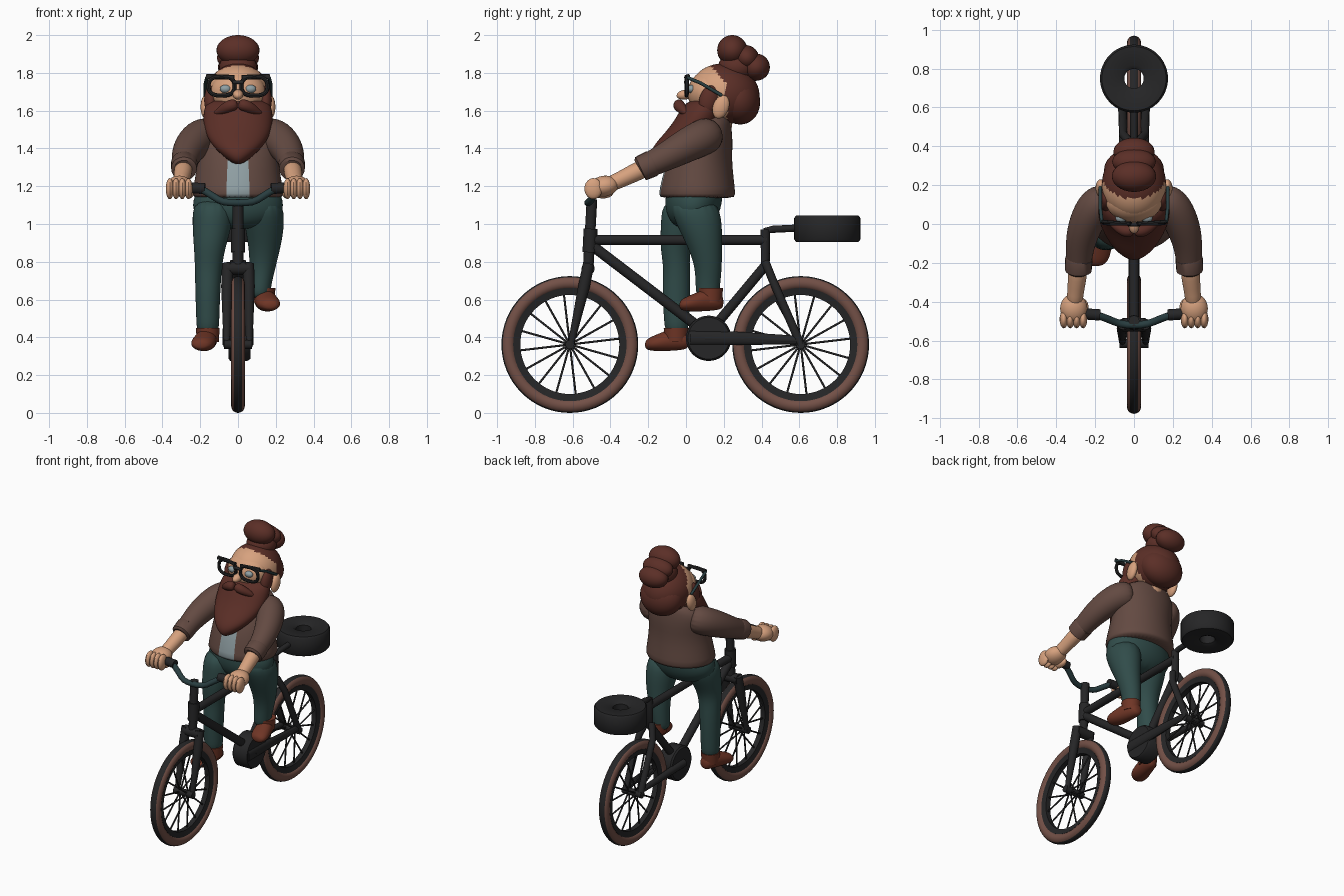
import bpy, bmesh, math
from mathutils import Vector, Matrix

if "Cube" in bpy.data.objects:
    bpy.data.objects.remove(bpy.data.objects["Cube"])

def mat(name, r, g, b):
    m = bpy.data.materials.new(name)
    m.diffuse_color = (r, g, b, 1)
    m.use_nodes = True
    m.node_tree.nodes["Principled BSDF"].inputs["Base Color"].default_value = m.diffuse_color
    return m

BLACK = mat("frame_black", .019, .019, .02)
TYRE = mat("tyre_brown", .17, .08, .062)
HAIR = mat("hair_brown", .105, .028, .02)
SKIN = mat("skin", .68, .36, .21)
JACKET = mat("jacket_brown", .125, .068, .054)
PANTS = mat("trouser_green", .03, .072, .068)
SHOE = mat("shoe_leather", .16, .036, .019)
TEAL = mat("bar_teal", .022, .048, .052)
SHIRT = mat("shirt_grey", .28, .35, .37)

def finish(name, bm, mats, sub=0, rule=None):
    bmesh.ops.recalc_face_normals(bm, faces=bm.faces[:])
    for f in bm.faces:
        f.smooth = True
        if rule:
            f.material_index = rule(f.calc_center_median())
    me = bpy.data.meshes.new(name)
    bm.to_mesh(me)
    bm.free()
    for m in mats:
        me.materials.append(m)
    ob = bpy.data.objects.new(name, me)
    bpy.context.collection.objects.link(ob)
    if sub:
        s = ob.modifiers.new("smooth", 'SUBSURF')
        s.levels = s.render_levels = sub
    else:
        bpy.context.view_layer.objects.active = ob
        ob.select_set(True)
        bpy.ops.object.shade_smooth_by_angle(angle=math.radians(40))
        ob.select_set(False)
    return ob

def loft(name, stations, mats, plane=None, n=12, sub=0, rule=None, floor=None, closed=False):
    """Elliptical rings (x, y, z, ra[, rb]) joined along a path."""
    bm = bmesh.new()
    P = [Vector(s[:3]) for s in stations]
    whole = (P[len(P) // 2] - P[0] if closed else P[-1] - P[0]).normalized()
    ref = Vector((1, 0, 0)) if abs(whole.x) < .7 else Vector((0, 0, 1))
    if closed:
        ref = Vector((0, 1, 0))
    rings = []
    for i, s in enumerate(stations):
        ra, rb = s[3], s[-1]
        if plane:
            u, v = Vector((1, 0, 0)), Vector((0, 1, 0) if plane == 'xy' else (0, 0, 1))
        else:
            if closed:
                t = P[(i + 1) % len(P)] - P[i - 1]
            else:
                t = P[min(i + 1, len(P) - 1)] - P[max(i - 1, 0)]
            u = t.cross(ref).normalized()
            v = u.cross(t).normalized()
        ring = []
        for k in range(n):
            a = 2 * math.pi * k / n
            p = P[i] + u * ra * math.cos(a) + v * rb * math.sin(a)
            if floor is not None:
                p.z = max(p.z, floor)
            ring.append(bm.verts.new(p))
        rings.append(ring)
    pairs = list(zip(rings, rings[1:])) + ([(rings[-1], rings[0])] if closed else [])
    for a, b in pairs:
        for k in range(n):
            bm.faces.new((a[k], a[(k + 1) % n], b[(k + 1) % n], b[k]))
    if not closed:
        bm.faces.new(rings[0])
        bm.faces.new(rings[-1])
    return finish(name, bm, mats, sub, rule)

def tube(name, m, r, *pts):
    return loft(name, [(*p, r) for p in pts], [m])

def ball(name, m, c, r, rot=0, rule=None, seg=28):
    bm = bmesh.new()
    bmesh.ops.create_uvsphere(bm, u_segments=seg, v_segments=seg * 2 // 3, radius=1)
    M = Matrix.Translation(c) @ Matrix.Rotation(math.radians(rot), 4, 'X') @ Matrix.Diagonal((*r, 1))
    bm.transform(M)
    return finish(name, bm, m if isinstance(m, list) else [m], 0, rule)

def lathe(name, profile, c, axis, mats, n=64, rule=None):
    """Closed profile of (radius, along) turned about the x or z axis."""
    bm = bmesh.new()
    rings = []
    for k in range(n):
        a = 2 * math.pi * k / n
        ca, sa = math.cos(a), math.sin(a)
        rings.append([bm.verts.new(Vector(c) + Vector((h, r * ca, r * sa) if axis == 'x' else (r * ca, r * sa, h)))
                      for r, h in profile])
    m = len(profile)
    for k in range(n):
        a, b = rings[k], rings[(k + 1) % n]
        for j in range(m):
            bm.faces.new((a[j], a[(j + 1) % m], b[(j + 1) % m], b[j]))
    return finish(name, bm, mats, 0, rule)

# Wheels
WZ = .362
for name, wy in (("front", -.615), ("rear", .607)):
    prof = [(.326 + .036 * math.cos(a), .036 * math.sin(a)) for a in (2 * math.pi * i / 20 for i in range(20))]
    lathe(name + "_tyre", prof, (0, wy, WZ), 'x', [TYRE, BLACK],
          rule=lambda p: int(not .296 < math.hypot(p.y - wy, p.z - WZ) < .353))
    lathe(name + "_rim", [(.262, -.018), (.3, -.026), (.3, .026), (.262, .018)], (0, wy, WZ), 'x', [BLACK])
    tube(name + "_hub", BLACK, .024, (-.075, wy, WZ), (.075, wy, WZ))
    for i in range(16):
        a = 2 * math.pi * (i + .3) / 16
        c, s, x = math.cos(a), math.sin(a), .03 * (-1) ** i
        tube(name + "_spoke", BLACK, .0055, (x, wy + .015 * c, WZ + .015 * s), (0, wy + .27 * c, WZ + .27 * s))

# Bicycle frame
tube("head_tube", BLACK, .028, (0, -.498, 1.13), (0, -.517, .78))
tube("headset", BLACK, .037, (0, -.505, .975), (0, -.511, .85))
tube("top_tube", BLACK, .027, (0, -.49, .915), (0, .43, .915))
tube("down_tube", BLACK, .028, (0, -.49, .88), (0, .1, .43))
tube("seat_tube", BLACK, .026, (0, .42, .97), (0, .42, .78), (0, .12, .42))
tube("fork_crown", BLACK, .035, (-.06, -.518, .765), (.06, -.518, .765))
for s in (-1, 1):
    loft("fork_blade", [(s * .055, -.515, .79, .03), (s * .058, -.54, .67, .031), (s * .06, -.612, .35, .016)], [BLACK])
    tube("seat_stay", BLACK, .022, (s * .02, .42, .8), (s * .055, .46, .7), (s * .06, .607, WZ))
    loft("chain_stay", [(s * .05, .1, .395, .028), (s * .06, .607, .385, .018)], [BLACK])
lathe("chain_disc", [(.01, -.05), (.11, -.05), (.12, -.04), (.12, .05), (.11, .065), (.01, .065)], (0, .12, .395), 'x', [BLACK], 40)
loft("chain_guard", [(.058, .02, .397, .018, .04), (.06, .25, .395, .018, .036), (.062, .61, .385, .014, .022)], [BLACK], 'xz')

# Ring saddle and its post
tube("saddle_post", BLACK, .019, (0, .42, .93), (0, .425, .965), (0, .46, .972), (0, .62, .98))
lathe("ring_saddle", [(.05, .915), (.07, .905), (.165, .905), (.175, .918), (.175, 1.032), (.165, 1.045), (.07, 1.045), (.05, 1.03)],
      (0, .748, 0), 'z', [BLACK], 48)

# Handlebar and grips
bar = [(-.25, -.46, 1.195), (-.18, -.468, 1.185), (-.1, -.505, 1.12), (-.05, -.52, 1.112)]
loft("handlebar", [(*p, .02) for p in bar] + [(-x, y, z, .02) for x, y, z in reversed(bar)], [TEAL], sub=1)
for s in (-1, 1):
    tube("grip", BLACK, .029, (s * .175, -.468, 1.188), (s * .36, -.455, 1.195))

# Legs and shoes
loft("hips", [(0, .05, 1.22, .2, .15), (0, .04, 1.12, .25, .155), (0, .035, 1.04, .235, .14), (0, .03, .97, .12, .08)],
     [PANTS], 'xy', 20, 2)
loft("low_leg", [(-.13, .01, 1.14, .11, .14), (-.135, -.02, 1.0, .11, .115), (-.15, -.06, .88, .085, .08),
                 (-.157, -.048, .77, .072, .07), (-.16, -.052, .65, .068, .076), (-.16, -.05, .5, .062, .068),
                 (-.16, -.05, .41, .06, .062)], [PANTS], 'xy', 16, 2)
loft("raised_leg", [(.13, .03, 1.14, .11, .14), (.14, .07, 1.0, .11, .125), (.142, .1, .88, .086, .092),
                    (.13, .12, .77, .07, .072), (.117, .115, .67, .058, .066), (.115, .115, .6, .056, .06)],
     [PANTS], 'xy', 16, 2)
for name, s, hx, heel, z in (("low", -1, -.15, .018, .325), ("raised", 1, .125, .2, .535)):
    st = [(0, .03, .05, .03), (.035, .05, .065, .058), (.1, .058, .062, .06), (.16, .066, .048, .048),
          (.21, .06, .04, .036), (.236, .03, .035, .02)]
    loft(name + "_shoe", [(hx + s * .2 * d, heel - d, z + c, w, h) for d, w, c, h in st], [SHOE], 'xz', 16, 2, floor=z)
    loft(name + "_shoe_collar", [(hx + s * .01, heel - .07, z + .05, .058, .06), (hx + s * .01, heel - .07, z + .125, .063, .066)],
         [SHOE], 'xy', 16)

# Jacket with shirt front
loft("jacket", [(0, .06, 1.135, .235, .195), (0, .058, 1.15, .243, .205), (0, .062, 1.23, .23, .192), (0, .07, 1.34, .212, .172),
                (0, .1, 1.43, .21, .148), (0, .12, 1.5, .205, .122), (0, .135, 1.55, .17, .1), (0, .15, 1.58, .1, .075)],
     [JACKET, SHIRT], 'xy', 48, 1, rule=lambda p: int(abs(p.x) < .068 and p.y < 0 and p.z < 1.34))

# Arms and hands
for s in (-1, 1):
    loft("sleeve", [(s * .12, .14, 1.48, .09), (s * .2, .1, 1.465, .1), (s * .25, .0, 1.415, .092), (s * .278, -.1, 1.36, .078),
                    (s * .284, -.2, 1.31, .066), (s * .285, -.235, 1.296, .064)], [JACKET], n=16, sub=2)
    loft("cuff", [(s * .283, -.175, 1.322, .067), (s * .284, -.18, 1.32, .071), (s * .286, -.24, 1.293, .068),
                  (s * .286, -.245, 1.29, .055)], [JACKET], n=20)
    loft("forearm", [(s * .285, -.18, 1.315, .052), (s * .292, -.28, 1.268, .05), (s * .302, -.36, 1.228, .042),
                     (s * .308, -.43, 1.2, .045)], [SKIN], n=14, sub=1)
    ball("hand", SKIN, (s * .31, -.435, 1.2), (.07, .078, .055), 10)
    for k in range(4):
        ball("finger", SKIN, (s * (.262 + .033 * k), -.49, 1.187), (.022, .048, .056), seg=14)
    ball("thumb", SKIN, (s * .258, -.44, 1.165), (.026, .055, .03), seg=14)

# Head: skin in front of a slanted hairline
def hairline(p):
    return int(p.y > (.13 + (1.84 - p.z) * .85 if p.z > 1.73 else .215))
loft("neck", [(0, .15, 1.5, .09), (0, .17, 1.66, .09)], [SKIN], n=20)
ball("head", [SKIN, HAIR], (0, .205, 1.69), (.165, .185, .158), -12, hairline, 48)
ball("hair_back", HAIR, (0, .275, 1.66), (.155, .115, .135), 20)
ball("face", SKIN, (0, .115, 1.7), (.145, .105, .115), -20)
ball("nose", SKIN, (0, -.005, 1.685), (.028, .045, .026), 10)
for s in (-1, 1):
    ball("ear", SKIN, (s * .172, .185, 1.62), (.026, .042, .064), -20)
    ball("eye", SHIRT, (s * .066, .03, 1.715), (.03, .022, .022))
    ball("sideburn", HAIR, (s * .145, .12, 1.655), (.034, .05, .08), -15)
    loft("moustache_side", [(0, -.035, 1.635, .03), (s * .045, -.04, 1.628, .034), (s * .09, -.012, 1.6, .026),
                            (s * .13, .01, 1.58, .008)], [HAIR], n=12, sub=2)

# Beard
loft("beard", [(0, .12, 1.665, .15, .09), (0, .095, 1.62, .182, .12), (0, .065, 1.55, .188, .125), (0, .015, 1.48, .178, .13),
               (0, -.055, 1.41, .135, .125), (0, -.1, 1.355, .075, .092), (0, -.115, 1.315, .02, .05)], [HAIR], 'xy', 20, 2)

# Hair bun
ball("bun_front", HAIR, (0, .245, 1.92), (.114, .08, .08))
ball("bun_back", HAIR, (0, .37, 1.83), (.106, .074, .072))
ball("bun_middle", HAIR, (0, .32, 1.88), (.112, .065, .07), 45)
ball("bun_base", HAIR, (0, .27, 1.83), (.1, .1, .08))

# Glasses
for s in (-1, 1):
    ring = []
    for i in range(28):
        a = 2 * math.pi * i / 28
        c, d = math.cos(a), math.sin(a)
        sq = lambda w: math.copysign(abs(w) ** .75, w)
        ring.append((s * .087 + .069 * sq(c), .002 + .12 * max(0, abs(s * .087 + .069 * sq(c)) - .1) ** 1.2, 1.73 + .05 * sq(d), .011))
    loft("lens_frame", ring, [BLACK], n=8, closed=True)
    loft("brow_bar", [(s * .02, 0, 1.776, .01, .013), (s * .168, .012, 1.781, .01, .014)], [BLACK], n=8)
    tube("temple", TEAL, .009, (s * .165, .008, 1.775), (s * .173, .08, 1.745), (s * .174, .19, 1.68))
tube("glasses_bridge", BLACK, .01, (-.03, -.002, 1.75), (.03, -.002, 1.75))
